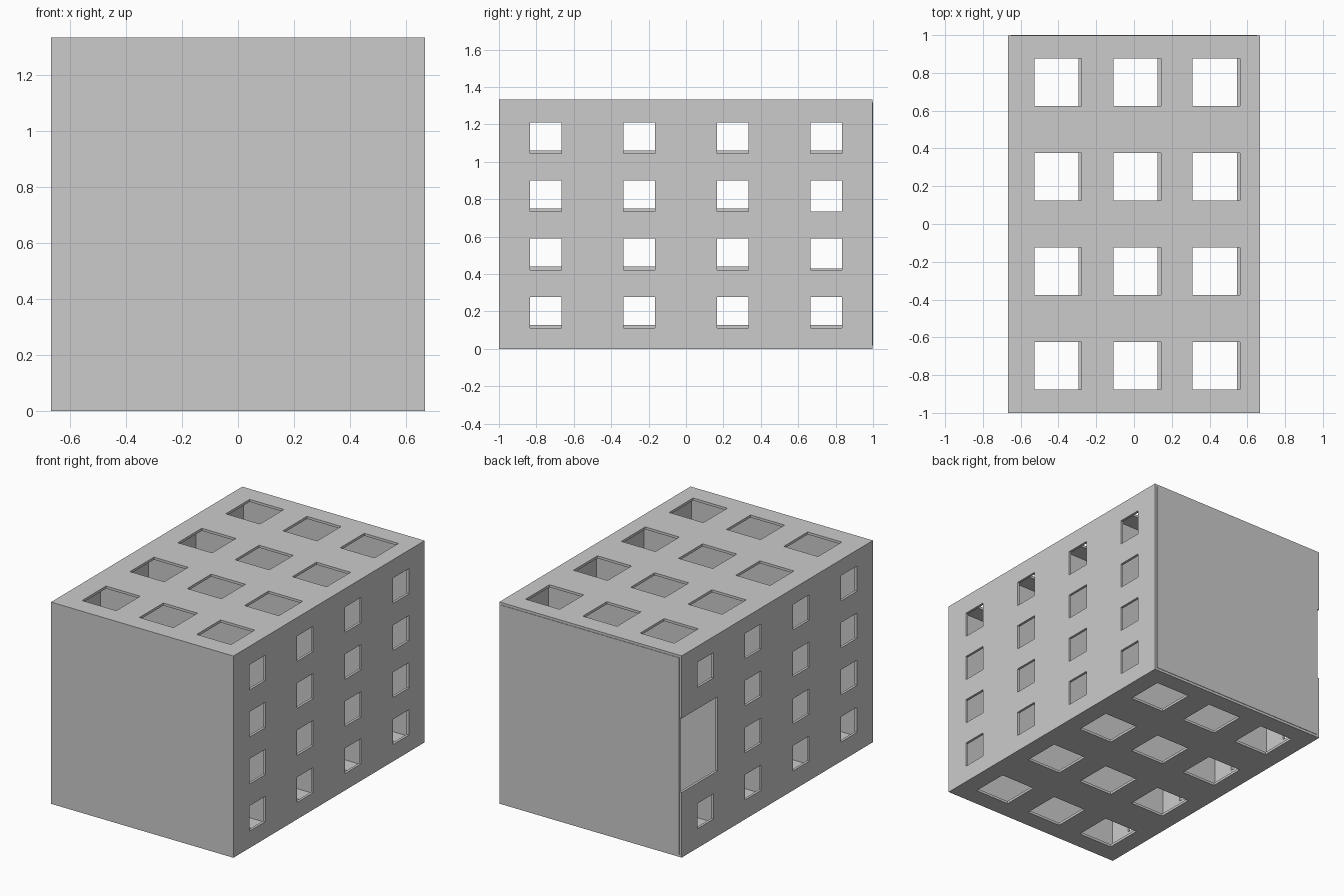
import bpy
import bmesh
from mathutils import Vector

T = 1 / 60            # board thickness
X, Y, H = 2 / 3, 1.0, 4 / 3
Y_END = Y - 0.003     # the back board stands slightly proud of the shell

if "Cube" in bpy.data.objects:
    bpy.data.objects.remove(bpy.data.objects["Cube"], do_unlink=True)


def board(name, axis, start, u_range, v_range, holes=()):
    """Board of thickness T along axis, spanning the other two axes, with rectangular holes."""
    def cuts(span, i):
        edges = set(span) | {min(max(e, span[0]), span[1]) for h in holes for e in h[i]}
        return sorted(edges)

    def is_open(u, v):
        return any(a[0] < u < a[1] and b[0] < v < b[1] for a, b in holes)

    def point(u, v):
        co = [u, v]
        co.insert(axis, start)
        return Vector(co)

    us, vs = cuts(u_range, 0), cuts(v_range, 1)
    bm = bmesh.new()
    for u0, u1 in zip(us, us[1:]):
        for v0, v1 in zip(vs, vs[1:]):
            if not is_open((u0 + u1) / 2, (v0 + v1) / 2):
                corners = [(u0, v0), (u1, v0), (u1, v1), (u0, v1)]
                bm.faces.new([bm.verts.new(point(*c)) for c in corners])
    bmesh.ops.remove_doubles(bm, verts=bm.verts, dist=1e-5)

    # Give the sheet its thickness
    result = bmesh.ops.extrude_face_region(bm, geom=bm.faces[:], use_keep_orig=True)
    moved = [g for g in result["geom"] if isinstance(g, bmesh.types.BMVert)]
    offset = Vector()
    offset[axis] = T
    bmesh.ops.translate(bm, verts=moved, vec=offset)
    bmesh.ops.recalc_face_normals(bm, faces=bm.faces)

    mesh = bpy.data.meshes.new(name)
    bm.to_mesh(mesh)
    bm.free()
    obj = bpy.data.objects.new(name, mesh)
    bpy.context.collection.objects.link(obj)
    return obj


def around(centre, size):
    return (centre - size / 2, centre + size / 2)


def window_grid(us, vs, size):
    return [(around(u, size), around(v, size)) for u in us for v in vs]


bays = [-0.75, -0.25, 0.25, 0.75]
columns = [-0.419, 0.0, 0.419]
rows = [0.195 + 0.311 * i for i in range(4)]
length = (-Y, Y_END)

# Floor and roof, each lapping one side wall
board("floor", 2, 0, (-X, X - T), length, window_grid(columns, bays, 0.25))
board("roof", 2, H - T, (-X + T, X), length,
      window_grid([c + T for c in columns], bays, 0.25))

# Side walls, one with a large opening at the rear
board("left_wall", 0, X - T, length, (0, H - T), window_grid(bays, rows, Y / 6))
rear_opening = ((0.625, Y_END), (0.43, 0.92))
board("right_wall", 0, -X, length, (T, H),
      window_grid(bays, [r + T for r in rows], Y / 6) + [rear_opening])

# Solid end boards and inner partitions between the bays
crosswise = {"front_panel": -Y, "back_panel": Y - T, "front_partition": -0.5 - T / 2,
             "middle_partition": -T / 2, "rear_partition": 0.5 - T / 2}
for name, y in crosswise.items():
    board(name, 1, y, (-X + T, X - T), (T, H - T))
